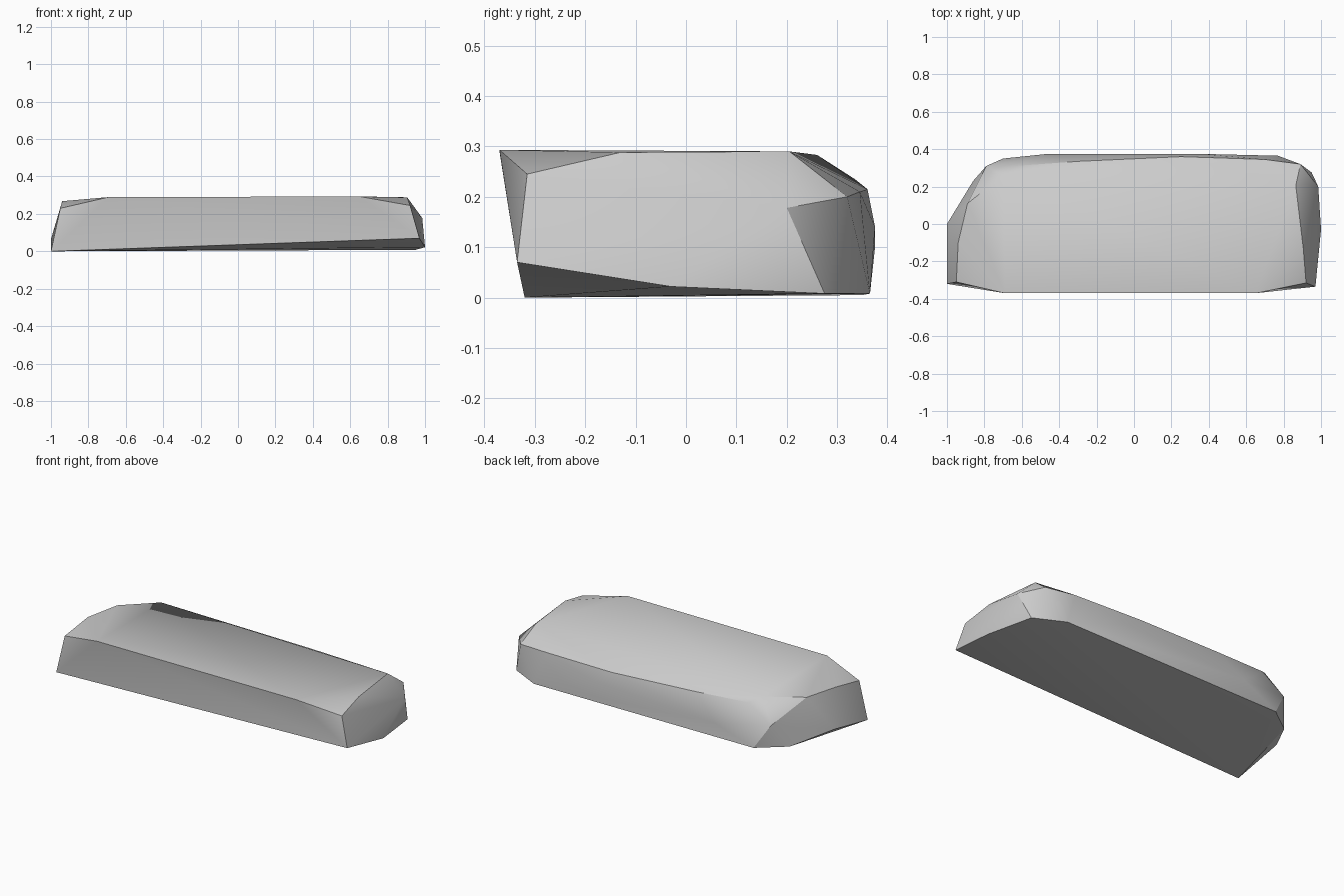
import bpy
import bmesh
import math


def remove_default_cube():
    cube = bpy.data.objects.get("Cube")
    if cube is not None:
        bpy.data.objects.remove(cube, do_unlink=True)


def make_material(name, colour):
    material = bpy.data.materials.new(name)
    material.use_nodes = True
    material.diffuse_color = colour
    shader = next(n for n in material.node_tree.nodes if n.type == "BSDF_PRINCIPLED")
    shader.inputs["Base Color"].default_value = colour
    shader.inputs["Roughness"].default_value = 0.9
    return material


def make_hull(name, rings, material):
    """Wrap a convex stone around stacked rings of corner points."""
    bm = bmesh.new()
    for ring in rings:
        for corner in ring:
            bm.verts.new(corner)
    result = bmesh.ops.convex_hull(bm, input=bm.verts[:])
    unused = set(result["geom_interior"]) | set(result["geom_unused"])
    loose = [item for item in unused if isinstance(item, bmesh.types.BMVert)]
    bmesh.ops.delete(bm, geom=loose, context="VERTS")

    # Merge the nearly flat triangles into broad facets
    bmesh.ops.dissolve_limit(bm, angle_limit=math.radians(2),
                             verts=bm.verts[:], edges=bm.edges[:])
    bmesh.ops.recalc_face_normals(bm, faces=bm.faces[:])
    mesh = bpy.data.meshes.new(name)
    bm.to_mesh(mesh)
    bm.free()
    mesh.materials.append(material)
    stone = bpy.data.objects.new(name, mesh)
    bpy.context.collection.objects.link(stone)
    return stone


remove_default_cube()
stone_grey = make_material("stone grey", (0.6, 0.6, 0.6, 1))

# Underside outline, lifted at the front left corner
base = [
    (-1, -.32, 0), (-1, 0, .065), (-.86, .23, .01), (-.7, .35, .005),
    (.77, .365, .008), (.95, .275, .008), (1, -.03, .022), (.97, -.335, .07),
]

# Widest points of the back and the left end
belt = [
    (-.79, .31, .15), (-.46, .375, .1), (.35, .375, .14), (.985, .2, .178),
]

# Shoulder where the walls turn into the sloping back edge
shoulder = [
    (-.64, .31, .25), (-.3, .335, .235), (.25, .36, .215), (.7, .345, .21),
    (.89, .32, .2), (.92, -.315, .245), (-.95, -.31, .23),
]

# Flat top outline
crown = [
    (-.94, -.1, .268), (-.89, .11, .272), (-.7, .26, .283),
    (.865, .205, .29), (.905, -.13, .288), (.65, -.37, .293), (-.69, -.37, .29),
]

stone = make_hull("stone_slab", [base, belt, shoulder, crown], stone_grey)

# Soft shading within facets, crisp edges between them
bpy.ops.object.select_all(action="DESELECT")
stone.select_set(True)
bpy.context.view_layer.objects.active = stone
bpy.ops.object.shade_smooth_by_angle(angle=math.radians(30))
